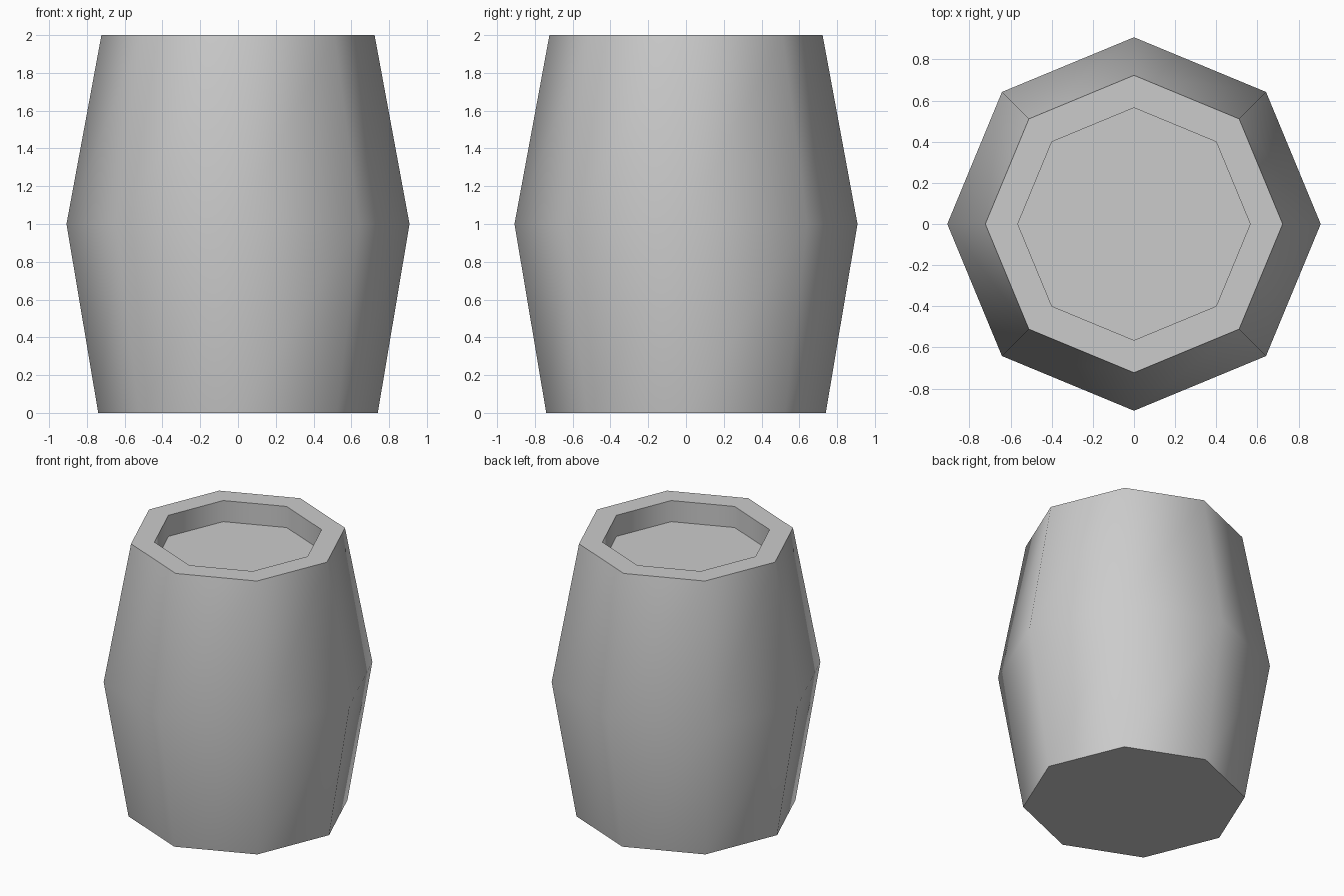
import bpy
import bmesh
from math import cos, sin, tau, radians

cube = bpy.data.objects.get("Cube")
if cube:
    bpy.data.objects.remove(cube, do_unlink=True)

SIDES = 8
# Radius and height, from the base up the outside and down into the recess
PROFILE = [(0.74, 0), (0.908, 1), (0.723, 2), (0.565, 2), (0.565, 1.845)]

# Single plain grey
grey = bpy.data.materials.new("plain grey")
grey.use_nodes = True
colour = (0.6, 0.6, 0.6, 1)
grey.diffuse_color = colour
grey.node_tree.nodes["Principled BSDF"].inputs["Base Color"].default_value = colour

# Barrel shell: rings joined by bands, closed by a base and a sunken lid
bm = bmesh.new()
rings = [[bm.verts.new((r * cos(tau * i / SIDES), r * sin(tau * i / SIDES), z))
          for i in range(SIDES)] for r, z in PROFILE]
for low, high in zip(rings, rings[1:]):
    for i in range(SIDES):
        j = (i + 1) % SIDES
        bm.faces.new((low[i], low[j], high[j], high[i]))
bm.faces.new(reversed(rings[0]))
bm.faces.new(rings[-1])
bmesh.ops.recalc_face_normals(bm, faces=bm.faces)

mesh = bpy.data.meshes.new("barrel")
bm.to_mesh(mesh)
bm.free()
mesh.materials.append(grey)
barrel = bpy.data.objects.new("barrel", mesh)
bpy.context.collection.objects.link(barrel)

# Smooth staves with crisp rims
bpy.ops.object.select_all(action="DESELECT")
barrel.select_set(True)
bpy.context.view_layer.objects.active = barrel
bpy.ops.object.shade_smooth_by_angle(angle=radians(50))
